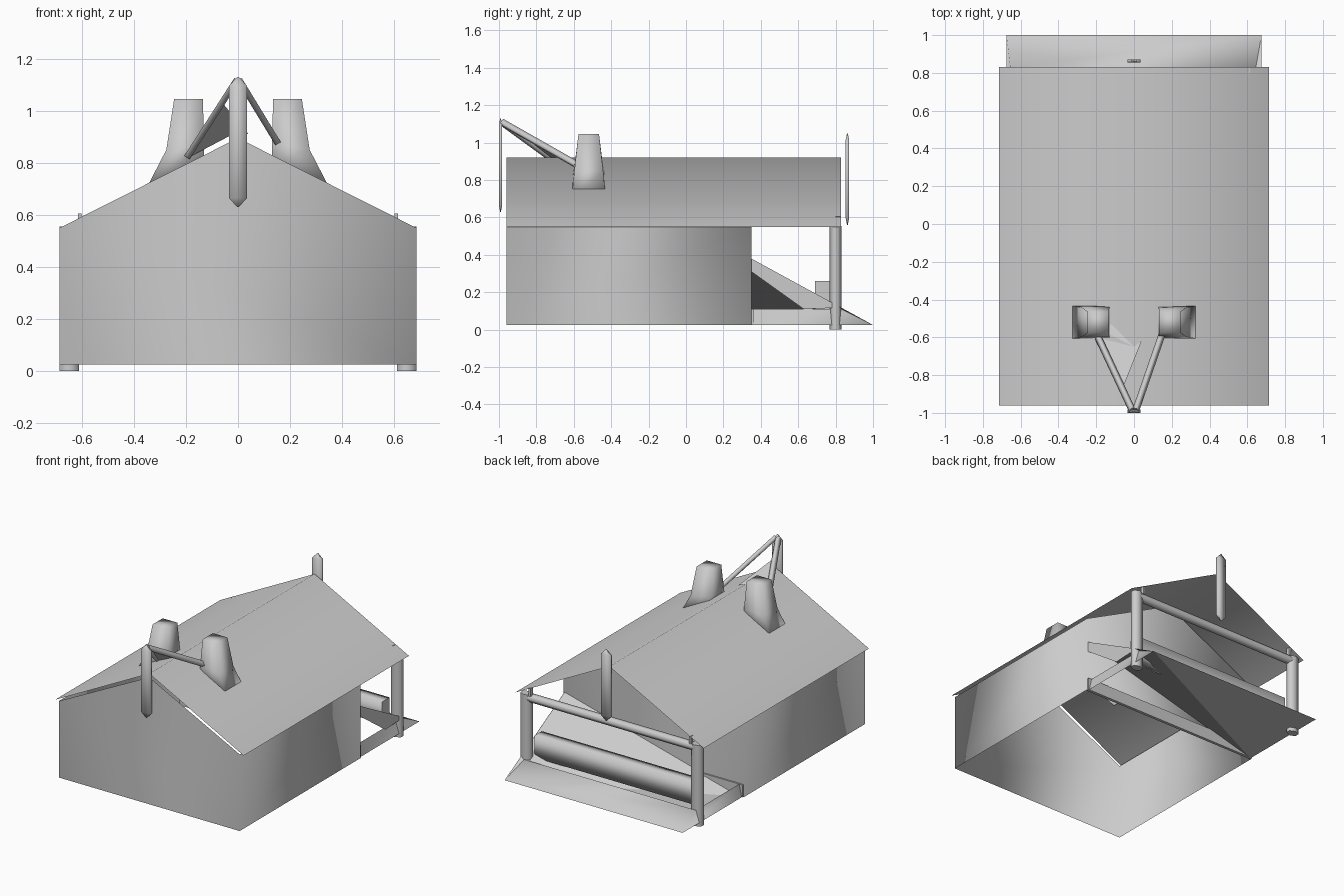
import bpy
import math
from mathutils import Vector

cube = bpy.data.objects.get("Cube")
if cube:
    bpy.data.objects.remove(cube, do_unlink=True)

grey = bpy.data.materials.new("plain grey")
grey.use_nodes = True
colour = (0.6, 0.6, 0.6, 1)
grey.diffuse_color = colour
grey.node_tree.nodes["Principled BSDF"].inputs["Base Color"].default_value = colour


def add_mesh(name, verts, faces, smooth=False):
    mesh = bpy.data.meshes.new(name)
    mesh.from_pydata([tuple(v) for v in verts], [], faces)
    mesh.materials.append(grey)
    for poly in mesh.polygons:
        poly.use_smooth = smooth
    mesh.update()
    obj = bpy.data.objects.new(name, mesh)
    bpy.context.collection.objects.link(obj)
    return obj


def loft(name, rings, smooth=False):
    """Join equal-sized rings of points and cap both ends."""
    n = len(rings[0])
    verts = [p for ring in rings for p in ring]
    faces = [(k * n + i, k * n + (i + 1) % n, (k + 1) * n + (i + 1) % n, (k + 1) * n + i)
             for k in range(len(rings) - 1) for i in range(n)]
    faces += [tuple(reversed(range(n))), tuple(range(len(verts) - n, len(verts)))]
    return add_mesh(name, verts, faces, smooth)


def rect(x0, x1, y0, y1, z):
    return [(x0, y0, z), (x1, y0, z), (x1, y1, z), (x0, y1, z)]


def box(name, x, y, z):
    return loft(name, [rect(*x, *y, z[0]), rect(*x, *y, z[1])])


def bar(name, start, end, width, depth, sides=4):
    """Faceted pole between two points, smooth along its sides."""
    start, end = Vector(start), Vector(end)
    axis = (end - start).normalized()
    side = axis.cross(Vector((0, 1, 0))).normalized()
    up = side.cross(axis)
    fit = math.cos(math.pi / sides) * 2
    rings = []
    for p in (start, end):
        rings.append([])
        for i in range(sides):
            a = math.tau * (i + 0.5) / sides
            rings[-1].append(p + side * (math.cos(a) * width / fit) + up * (math.sin(a) * depth / fit))
    obj = loft(name, rings, True)
    for poly in obj.data.polygons[-2:]:
        poly.use_smooth = False
    return obj


FRONT, BACK, WALL, BASE, EAVE = -0.96, 0.35, 0.685, 0.025, 0.55

# House shell with softly shaded corners, open underneath
add_mesh("house_walls",
         [(-WALL, BACK, BASE), (-WALL, FRONT, BASE), (WALL, FRONT, BASE), (WALL, BACK, BASE),
          (-WALL, BACK, EAVE), (-WALL, FRONT, EAVE), (WALL, FRONT, EAVE), (WALL, BACK, EAVE),
          (0, FRONT, 0.895), (0, BACK, 0.895)],
         [(0, 1, 5, 4), (1, 2, 6, 8, 5), (2, 3, 7, 6), (3, 0, 4, 9, 7)], True)

# Thin gabled roof covering the house and porch
add_mesh("roof",
         [(-0.715, FRONT, EAVE), (0, FRONT, 0.92), (0.715, FRONT, EAVE),
          (-0.715, 0.83, EAVE), (0, 0.83, 0.92), (0.715, 0.83, EAVE)],
         [(0, 1, 4, 3), (1, 2, 5, 4)], True)

# Flared chimneys and porch posts on both sides
for s, label in ((1, "left"), (-1, "right")):
    rings = []
    for inner, outer, half, z_in, z_out in ((0.13, 0.345, 0.09, 0.8, 0.715),
                                            (0.13, 0.275, 0.077, 0.87, 0.85),
                                            (0.135, 0.245, 0.055, 1.045, 1.045)):
        ring = [(s * inner, -0.52 - half, z_in), (s * outer, -0.52 - half, z_out),
                (s * outer, -0.52 + half, z_out), (s * inner, -0.52 + half, z_in)]
        rings.append(ring if s > 0 else ring[::-1])
    loft(label + "_chimney", rings, True)

    bar(label + "_porch_post", (s * 0.648, 0.8, 0), (s * 0.648, 0.8, 0.555), 0.074, 0.055, 6)
    box(label + "_post_peg", sorted((s * 0.6, s * 0.615)), (0.8, 0.825), (0.55, 0.605))

# Porch: tie beam, seat log, threshold
bar("porch_tie_beam", (-0.65, 0.8, 0.53), (0.65, 0.8, 0.53), 0.05, 0.05, 6)
bar("porch_log", (-0.61, 0.73, 0.185), (0.61, 0.73, 0.185), 0.15, 0.08)
box("porch_threshold", (-0.68, 0.68), (0.34, 0.36), (BASE, 0.11))

# Sloping skirt around the porch: two side boards and the back lip
add_mesh("porch_skirt",
         [(0.675, BACK, BASE), (0.675, 1, BASE), (-0.675, 1, BASE), (-0.675, BACK, BASE),
          (0.655, BACK, 0.11), (0.655, 0.83, 0.11), (-0.655, 0.83, 0.11), (-0.655, BACK, 0.11)],
         [(i, i + 1, i + 5, i + 4) for i in range(3)], True)

# Porch floor, folded along its diagonal and rising to one side
add_mesh("porch_floor",
         [(-0.675, 1, BASE), (0.675, 1, BASE), (0.675, BACK, 0.38), (-0.675, BACK, BASE)],
         [(0, 3, 1), (1, 3, 2)])
add_mesh("porch_floor_edge",
         [(0.676, BACK, 0.31), (0.676, 0.63, 0.11), (0.676, 0.83, 0.118), (0.676, BACK, 0.38)],
         [(0, 1, 2, 3)])


# Pointed gable boards at both ends
def finial(name, y0, y1, low, high):
    mid = (y0 + y1) / 2
    rings = [rect(-0.003, 0.003, mid - 0.002, mid + 0.002, low),
             rect(-0.035, 0.035, y0, y1, low + 0.035),
             rect(-0.035, 0.035, y0, y1, high - 0.035),
             rect(-0.003, 0.003, mid - 0.002, mid + 0.002, high)]
    loft(name, rings, True)


finial("front_finial", -1.0, -0.983, 0.63, 1.13)
finial("back_finial", 0.854, 0.872, 0.56, 1.05)

# Braces from the front finial back to the chimneys, one with a notched plate
bar("left_brace", (0.01, -0.985, 1.11), (0.15, -0.58, 0.88), 0.024, 0.03)
bar("right_brace", (-0.01, -0.985, 1.11), (-0.19, -0.6, 0.83), 0.024, 0.03)
add_mesh("brace_plate",
         [(-0.01, -0.985, 1.11), (-0.06, -0.87, 1.03), (0.04, -0.62, 0.91),
          (0, -0.65, 0.92), (-0.12, -0.53, 0.86), (-0.19, -0.6, 0.82)],
         [(0, 1, 2, 3, 4, 5)])
